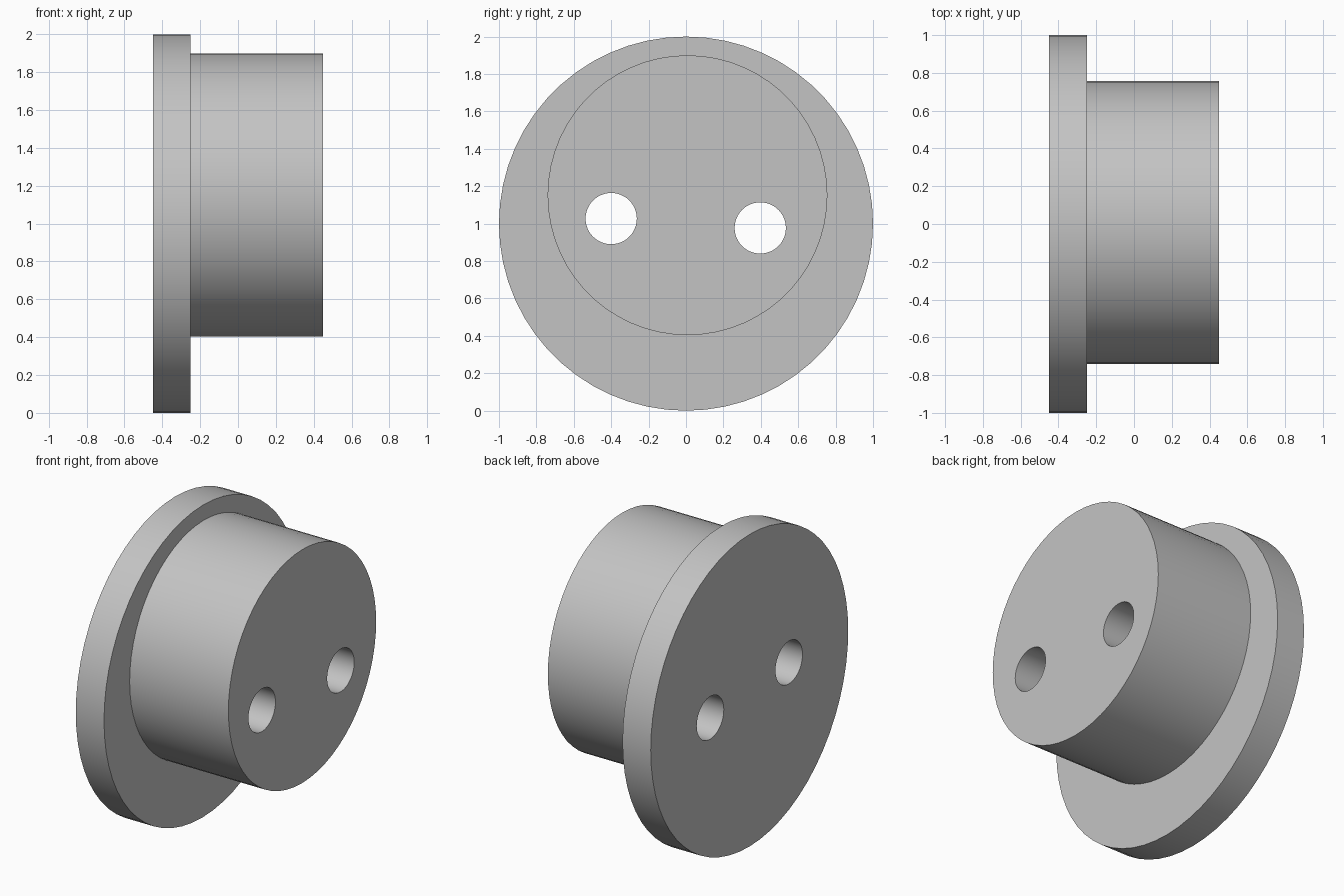
import bpy
import math

cube = bpy.data.objects.get("Cube")
if cube:
    bpy.data.objects.remove(cube, do_unlink=True)

grey = bpy.data.materials.new("light_grey")
grey.use_nodes = True
colour = (0.55, 0.55, 0.55, 1)
grey.diffuse_color = colour
grey.node_tree.nodes["Principled BSDF"].inputs["Base Color"].default_value = colour


def disc(name, x0, x1, y, z, radius, sides):
    """Cylinder along x from x0 to x1."""
    bpy.ops.mesh.primitive_cylinder_add(
        vertices=sides, radius=radius, depth=x1 - x0,
        location=((x0 + x1) / 2, y, z), rotation=(0, math.pi / 2, 0))
    obj = bpy.context.object
    obj.name = name
    obj.data.materials.append(grey)
    return obj


def combine(target, tool, operation):
    """Apply a boolean and drop the tool."""
    mod = target.modifiers.new(operation.lower(), "BOOLEAN")
    mod.operation = operation
    mod.solver = "EXACT"
    mod.object = tool
    bpy.context.view_layer.objects.active = target
    bpy.ops.object.modifier_apply(modifier=mod.name)
    bpy.data.objects.remove(tool, do_unlink=True)


# Wide flange with an off-centre hub
body = disc("flanged_hub", -0.45, -0.25, 0, 1, 1, 60)
hub = disc("hub", -0.35, 0.45, 0.008, 1.152, 0.748, 60)
combine(body, hub, "UNION")

# Two through holes on a slightly tilted line
for y, z in ((-0.4, 1.027), (0.397, 0.977)):
    combine(body, disc("hole_cutter", -0.7, 0.7, y, z, 0.137, 48), "DIFFERENCE")

# Smooth walls, sharp rims
bpy.ops.object.select_all(action="DESELECT")
body.select_set(True)
bpy.context.view_layer.objects.active = body
bpy.ops.object.shade_smooth_by_angle(angle=math.radians(30))
